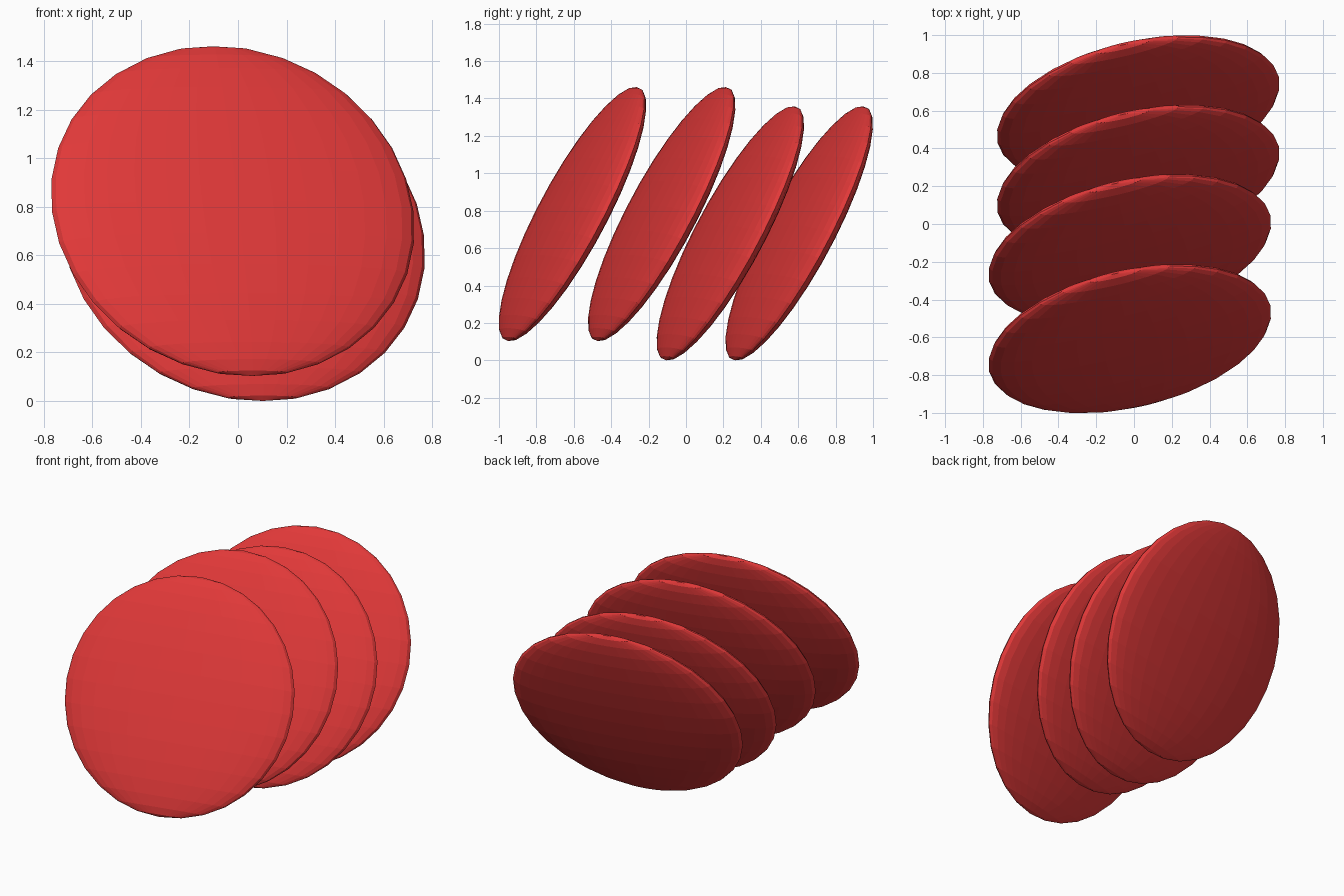
import bpy
from mathutils import Matrix, Vector

if "Cube" in bpy.data.objects:
    bpy.data.objects.remove(bpy.data.objects["Cube"])

RADIUS, HALF_THICKNESS = 0.765, 0.10

red = bpy.data.materials.new("tomato red")
red.diffuse_color = (0.75, 0.04, 0.04, 1)
red.use_nodes = True
red.node_tree.nodes["Principled BSDF"].inputs["Base Color"].default_value = red.diffuse_color

# Shared tilt: thin axis leans back and slightly to the side, pole points up the face
normal = Vector((0.203, -0.864, 0.461)).normalized()
up = (Vector((0, 0, 1)) - normal * normal.z).normalized()
thin = -normal
side = thin.cross(up)
tilt = Matrix((side, thin, up)).transposed()


def add_slice(name, centre):
    """Flattened faceted sphere, leaning like its neighbours."""
    bpy.ops.mesh.primitive_uv_sphere_add(segments=32, ring_count=16, radius=1)
    obj = bpy.context.object
    obj.name = name
    size = Matrix.Diagonal((RADIUS, HALF_THICKNESS, RADIUS, 1))
    obj.data.transform(Matrix.Translation(centre) @ tilt.to_4x4() @ size)
    obj.data.materials.append(red)


# Row of four slices, front to back; the rear pair sits lower
centres = [(-0.022, -0.607, 0.782), (-0.022, -0.130, 0.782),
           (0.022, 0.237, 0.679), (0.022, 0.605, 0.679)]
for i, c in enumerate(centres):
    add_slice(f"slice_{i + 1}", c)
